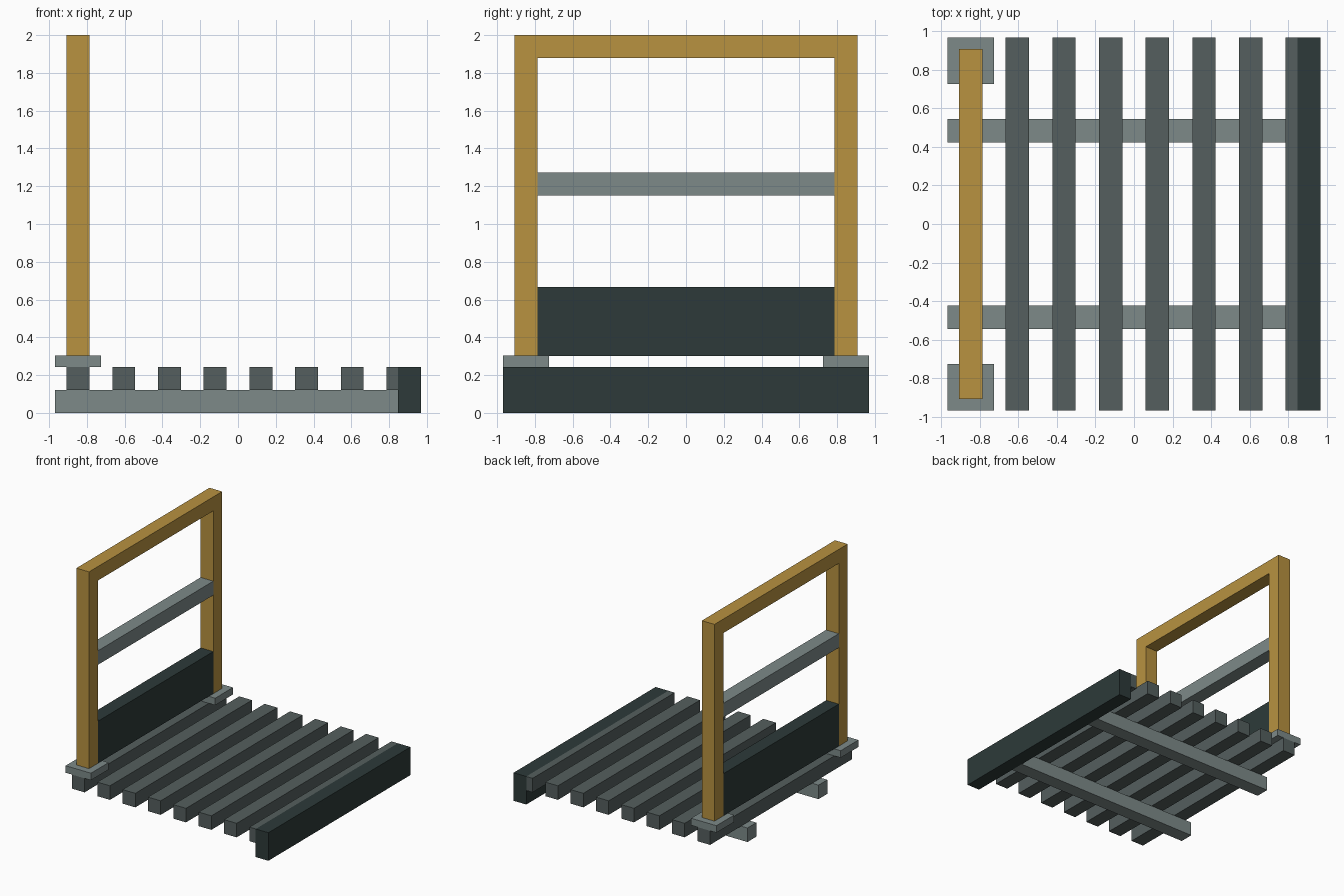
import bpy

cube = bpy.data.objects.get("Cube")
if cube:
    bpy.data.objects.remove(cube, do_unlink=True)


def material(name, rgb):
    m = bpy.data.materials.new(name)
    m.use_nodes = True
    m.diffuse_color = (*rgb, 1)
    bsdf = next(n for n in m.node_tree.nodes if n.type == 'BSDF_PRINCIPLED')
    bsdf.inputs["Base Color"].default_value = (*rgb, 1)
    return m


ochre = material("ochre_wood", (0.479, 0.287, 0.051))
light_grey = material("light_grey", (0.205, 0.254, 0.25))
mid_grey = material("mid_grey", (0.089, 0.114, 0.112))
dark_slate = material("dark_slate", (0.026, 0.042, 0.041))


def box(name, x, y, z, mat):
    """Box spanning the (low, high) range on each axis."""
    spans = (x, y, z)
    bpy.ops.mesh.primitive_cube_add(size=1, location=[(a + b) / 2 for a, b in spans])
    ob = bpy.context.object
    ob.name = name
    ob.scale = [b - a for a, b in spans]
    bpy.ops.object.transform_apply(location=False, rotation=False, scale=True)
    ob.data.materials.append(mat)
    return ob


T = 0.121            # timber thickness
EDGE = 8 * T         # half the deck size
DECK = 2 * T         # deck height
PLATE = 2.5 * T      # top of the post plates
TOP = 2.0
post_x = (-7.5 * T, -6.5 * T)
inner = 6.5 * T      # inner face of the posts
front_x = EDGE - T   # inner face of the end board

# Deck slats; the last one butts against the end board
for i in range(8):
    x = -7.5 * T + i * 2 * T
    box(f"deck_slat_{i + 1}", (x, min(x + T, front_x)), (-EDGE, EDGE), (T, DECK), mid_grey)

# End board
box("end_board", (front_x, EDGE), (-EDGE, EDGE), (0, DECK), dark_slate)

# Bearers, post plates and posts on both sides
for side, s in (("left", 1), ("right", -1)):
    def span(a, b):
        return tuple(sorted((s * a, s * b)))
    box(f"bearer_{side}", (-EDGE, front_x), span(3.5 * T, 4.5 * T), (0, T), light_grey)
    box(f"post_plate_{side}", (-EDGE, -6 * T), span(6 * T, EDGE), (DECK, PLATE), light_grey)
    box(f"post_{side}", post_x, span(inner, inner + T), (PLATE, TOP - T), ochre)

# Rails and kick board between the posts
box("top_rail", post_x, (-inner - T, inner + T), (TOP - T, TOP), ochre)
box("middle_rail", post_x, (-inner, inner), (9.52 * T, 10.52 * T), light_grey)
box("kick_board", post_x, (-inner, inner), (PLATE, 5.5 * T), dark_slate)
